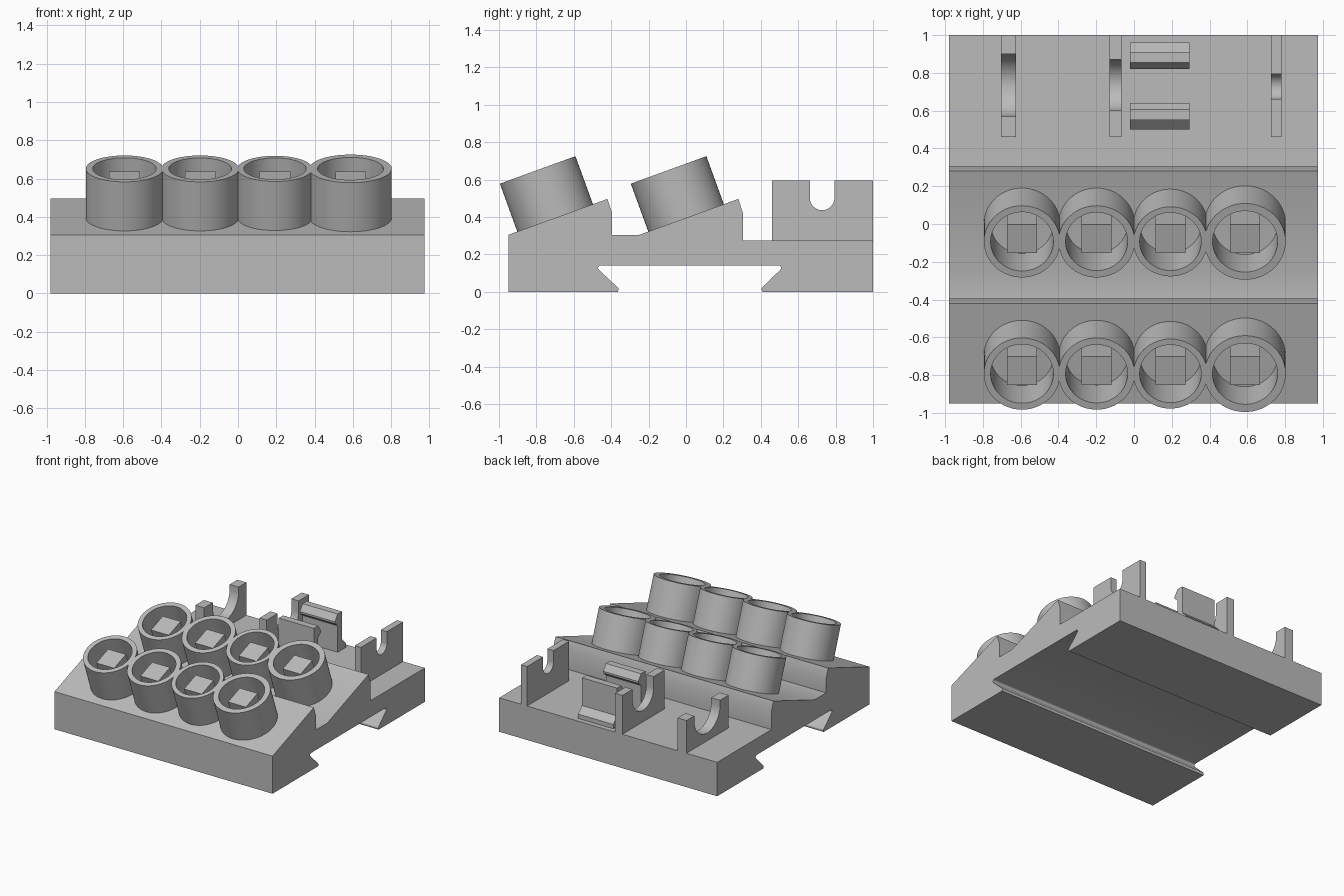
import bpy, bmesh, math
from mathutils import Matrix, Vector

old = bpy.data.objects.get("Cube")
if old:
    bpy.data.objects.remove(old, do_unlink=True)

grey = bpy.data.materials.new("plain grey")
grey.use_nodes = True
COLOUR = (0.5, 0.5, 0.5, 1)
grey.diffuse_color = COLOUR
grey.node_tree.nodes["Principled BSDF"].inputs["Base Color"].default_value = COLOUR

TILT = math.radians(20)


def finish(name, bm, matrix=None):
    """Turn a bmesh into a named object with sharp-edged smooth shading."""
    bmesh.ops.recalc_face_normals(bm, faces=bm.faces)
    mesh = bpy.data.meshes.new(name)
    bm.to_mesh(mesh)
    bm.free()
    mesh.materials.append(grey)
    obj = bpy.data.objects.new(name, mesh)
    bpy.context.collection.objects.link(obj)
    if matrix:
        obj.matrix_world = matrix
    bpy.ops.object.select_all(action='DESELECT')
    obj.select_set(True)
    bpy.context.view_layer.objects.active = obj
    bpy.ops.object.shade_smooth_by_angle(angle=math.radians(30))
    return obj


def extrude_profile(name, profile, x0, x1):
    """Extrude a (y, z) outline along x."""
    bm = bmesh.new()
    face = bm.faces.new([bm.verts.new((x0, y, z)) for y, z in profile])
    ext = bmesh.ops.extrude_face_region(bm, geom=[face])
    moved = [v for v in ext["geom"] if isinstance(v, bmesh.types.BMVert)]
    bmesh.ops.translate(bm, verts=moved, vec=(x1 - x0, 0, 0))
    return finish(name, bm)


def arc(cy, cz, r, start, end, n):
    angles = [math.radians(start + (end - start) * i / n) for i in range(n + 1)]
    return [(cy + r * math.cos(a), cz + r * math.sin(a)) for a in angles]


# Stepped base with two sloped decks and a dovetail slot underneath
base = [(-0.95, 0), (-0.95, 0.305), (-0.42, 0.497), (-0.395, 0.42),
        (-0.395, 0.305), (-0.25, 0.305), (0.28, 0.497), (0.305, 0.42),
        (0.305, 0.275), (1, 0.275), (1, 0)]
base += [(0.41, 0)] + arc(0.418, 0.014, 0.014, 200, 135, 3)
base += arc(0.494, 0.128, 0.014, -45, 90, 6)
base += arc(-0.456, 0.128, 0.014, 90, 225, 6)
base += arc(-0.375, 0.014, 0.014, 45, -20, 3) + [(-0.365, 0)]
extrude_profile("base", base, -0.98, 0.975)


# Tilted cups, each with a square post inside
def cup(name, x, y, radius, inner):
    frame = Matrix.Translation((x, y, 0.652)) @ Matrix.Rotation(TILT, 4, 'X')
    depth = 0.285
    bm = bmesh.new()
    ring = [(inner, -depth), (radius, -depth), (radius, 0), (inner, 0)]
    verts = [bm.verts.new((r, 0, z)) for r, z in ring]
    edges = [bm.edges.new((verts[i], verts[(i + 1) % 4])) for i in range(4)]
    bmesh.ops.spin(bm, geom=verts + edges, cent=(0, 0, 0), axis=(0, 0, 1),
                   angle=math.tau, steps=64, use_merge=False)
    bmesh.ops.remove_doubles(bm, verts=bm.verts, dist=0.0001)
    finish(name, bm, frame)

    post_top = -0.045
    height = depth + post_top
    bm = bmesh.new()
    bmesh.ops.create_cube(bm, size=1)
    bmesh.ops.scale(bm, verts=bm.verts, vec=(0.16, 0.16, height))
    bmesh.ops.translate(bm, verts=bm.verts, vec=(0, 0, post_top - height / 2))
    finish(name + "_post", bm, frame)


columns = [(-0.593, 0.202, 0.166), (-0.198, 0.202, 0.164),
           (0.193, 0.196, 0.163), (0.588, 0.215, 0.172)]
for row, y in (("front", -0.793), ("rear", -0.093)):
    for i, (x, radius, inner) in enumerate(columns):
        cup(f"{row}_cup_{i + 1}", x, y, radius, inner)


# Upright cradles with a round-bottomed notch
def cradle(name, x0, x1, radius, centre, top):
    floor = 0.27
    outline = [(0.46, floor), (0.46, top), (centre - radius, top)]
    outline += arc(centre, 0.503, radius, 180, 360, 32)
    outline += [(centre + radius, top), (1, top), (1, floor)]
    extrude_profile(name, outline, x0, x1)


cradle("large_cradle", -0.705, -0.625, 0.165, 0.735, 0.54)
cradle("middle_cradle", -0.13, -0.065, 0.135, 0.735, 0.59)
cradle("small_cradle", 0.725, 0.78, 0.066, 0.728, 0.595)

# Facing snap clips: hook on the inside, buttress on the outside
CLIP_MID = 0.73
clip = [(0.09, 0.585), (0.125, 0.585), (0.18, 0.585), (0.18, 0.36),
        (0.23, 0.31), (0.23, 0.27), (0.125, 0.27), (0.125, 0.49), (0.09, 0.52)]
clip[0] = (0.09, 0.535)
for name, side in (("rear_clip", 1), ("front_clip", -1)):
    extrude_profile(name, [(CLIP_MID + side * y, z) for y, z in clip], -0.02, 0.295)
